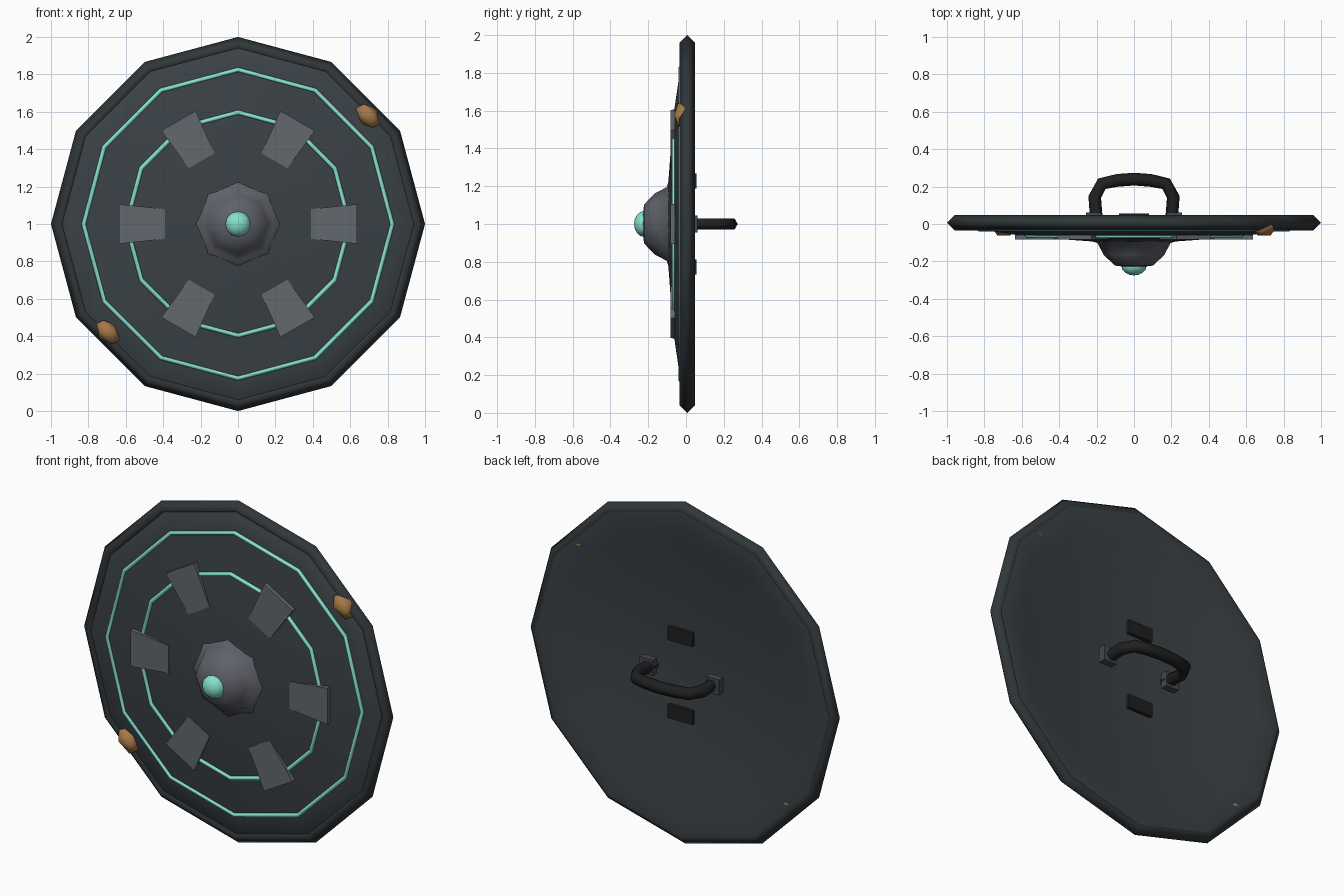
import bpy, bmesh, math
from mathutils import Vector, Matrix

if "Cube" in bpy.data.objects:
    bpy.data.objects.remove(bpy.data.objects["Cube"])

CZ = 1.0  # height of the shield centre


def mat(name, rgb):
    m = bpy.data.materials.new(name)
    m.diffuse_color = (*rgb, 1)
    m.use_nodes = True
    m.node_tree.nodes["Principled BSDF"].inputs["Base Color"].default_value = m.diffuse_color
    return m


RIM = mat("dark rim steel", (0.030, 0.037, 0.042))
FACE = mat("slate face", (0.043, 0.053, 0.060))
PLATE = mat("grey plate", (0.122, 0.138, 0.158))
BOSS = mat("boss grey", (0.115, 0.120, 0.142))
TEAL = mat("teal glow", (0.24, 0.75, 0.62))
BLACK = mat("black grip", (0.014, 0.014, 0.015))
BRONZE = mat("bronze", (0.38, 0.19, 0.065))
MOUNT = mat("mount grey", (0.055, 0.065, 0.075))


def finish(bm, name, material, smooth=None):
    bmesh.ops.recalc_face_normals(bm, faces=bm.faces)
    me = bpy.data.meshes.new(name)
    bm.to_mesh(me)
    bm.free()
    ob = bpy.data.objects.new(name, me)
    bpy.context.collection.objects.link(ob)
    me.materials.append(material)
    if smooth:
        bpy.ops.object.select_all(action='DESELECT')
        ob.select_set(True)
        bpy.context.view_layer.objects.active = ob
        bpy.ops.object.shade_smooth_by_angle(angle=math.radians(smooth))
    return ob


def lathe(name, profile, n, material, closed=False, smooth=None):
    """Spin (radius, y) points about the y axis through the shield centre."""
    bm = bmesh.new()
    rings = []
    for r, y in profile:
        if r == 0:
            rings.append([bm.verts.new((0, y, CZ))] * n)
        else:
            rings.append([bm.verts.new((r * math.cos(2 * math.pi * i / n), y,
                                        CZ + r * math.sin(2 * math.pi * i / n)))
                          for i in range(n)])
    pairs = list(zip(rings, rings[1:]))
    if closed:
        pairs.append((rings[-1], rings[0]))
    for a, b in pairs:
        for i in range(n):
            j = (i + 1) % n
            bm.faces.new(list(dict.fromkeys((a[i], a[j], b[j], b[i]))))
    return finish(bm, name, material, smooth)


def ring(name, major, minor, y, sides, material, smooth):
    prof = [(major + minor * math.cos(2 * math.pi * k / sides),
             y + minor * math.sin(2 * math.pi * k / sides)) for k in range(sides)]
    return lathe(name, prof, 12, material, closed=True, smooth=smooth)


def box(name, centre, size, material):
    bm = bmesh.new()
    bmesh.ops.create_cube(bm, size=1, matrix=Matrix.Translation(centre) @ Matrix.Diagonal((*size, 1)))
    return finish(bm, name, material)


# Twelve-sided dished body of even thickness, and diamond-section rim
front = [(0, -0.100), (0.2, -0.095), (0.42, -0.079), (0.62, -0.060), (0.83, -0.029), (0.945, -0.015)]
back = [(r, y + 0.054) for r, y in reversed(front)]
lathe("shield_body", front + [(0.965, 0.0), (0.968, 0.036)] + back, 12, FACE, smooth=40)
ring("rim", 0.959, 0.041, 0.007, 4, RIM, 100)

# Glowing rings on the face
ring("outer_glow_ring", 0.825, 0.012, -0.030, 6, TEAL, 70)
ring("inner_glow_ring", 0.597, 0.012, -0.064, 6, TEAL, 70)

# Central boss and gem
lathe("boss", [(0.235, -0.08), (0.228, -0.092), (0.195, -0.102), (0.162, -0.165),
               (0.103, -0.222), (0, -0.235)], 8, BOSS, smooth=60)
bm = bmesh.new()
bmesh.ops.create_uvsphere(bm, u_segments=12, v_segments=8, radius=0.068,
                          matrix=Matrix.Translation((0, -0.222, CZ))
                          @ Matrix.Diagonal((1, 0.78, 1, 1)) @ Matrix.Rotation(math.pi / 2, 4, 'X'))
finish(bm, "gem", TEAL, 60)

# Six tapered plates
for k in range(6):
    bm = bmesh.new()
    rot = Matrix.Translation((0, 0, CZ)) @ Matrix.Rotation(-k * math.pi / 3, 4, 'Y')
    outline = [(0.39, -0.08), (0.637, -0.106), (0.637, 0.106), (0.39, 0.08)]
    f = bm.faces.new([bm.verts.new(rot @ Vector((x, -0.083, z))) for x, z in outline])
    ext = bmesh.ops.extrude_face_region(bm, geom=[f])
    bmesh.ops.translate(bm, vec=(0, 0.025, 0),
                        verts=[v for v in ext['geom'] if isinstance(v, bmesh.types.BMVert)])
    finish(bm, f"face_plate_{k + 1}", PLATE)

# Two bronze nuggets straddling the rim
for k, s in enumerate((1, -1)):
    bm = bmesh.new()
    m = (Matrix.Translation((0.696 * s, -0.012, CZ + 0.578 * s))
         @ Matrix.Rotation(math.radians(48), 4, 'Y') @ Matrix.Diagonal((0.086, 0.058, 0.056, 1)))
    bmesh.ops.create_icosphere(bm, subdivisions=1, radius=1, matrix=m)
    finish(bm, f"bronze_nugget_{k + 1}", BRONZE, 60)

# Back handle: six-sided tube swept in the horizontal plane
path = [(-0.20, 0.01), (-0.21, 0.145), (-0.172, 0.215), (-0.09, 0.233), (0, 0.240)]
path += [(-x, y) for x, y in reversed(path[:-1])]
pts = [Vector((x, y, CZ)) for x, y in path]
bm = bmesh.new()
rings = []
for i, p in enumerate(pts):
    t = (pts[min(i + 1, len(pts) - 1)] - pts[max(i - 1, 0)]).normalized()
    side = t.cross(Vector((0, 0, 1)))
    rings.append([bm.verts.new(p + 0.034 * (math.cos(k * math.pi / 3) * side
                                            + math.sin(k * math.pi / 3) * Vector((0, 0, 1))))
                  for k in range(6)])
for a, b in zip(rings, rings[1:]):
    for k in range(6):
        bm.faces.new((a[k], a[(k + 1) % 6], b[(k + 1) % 6], b[k]))
bm.faces.new(rings[0])
bm.faces.new(rings[-1])
finish(bm, "handle", BLACK, 65)

# Handle mounts and strap pads
for name, s in (("left", -1), ("right", 1)):
    box(f"handle_mount_{name}", (0.215 * s, 0.041, CZ), (0.085, 0.042, 0.09), MOUNT)
for name, s in (("upper", 1), ("lower", -1)):
    box(f"strap_pad_{name}", (0, 0.045, CZ + 0.228 * s), (0.16, 0.022, 0.08), BLACK)
